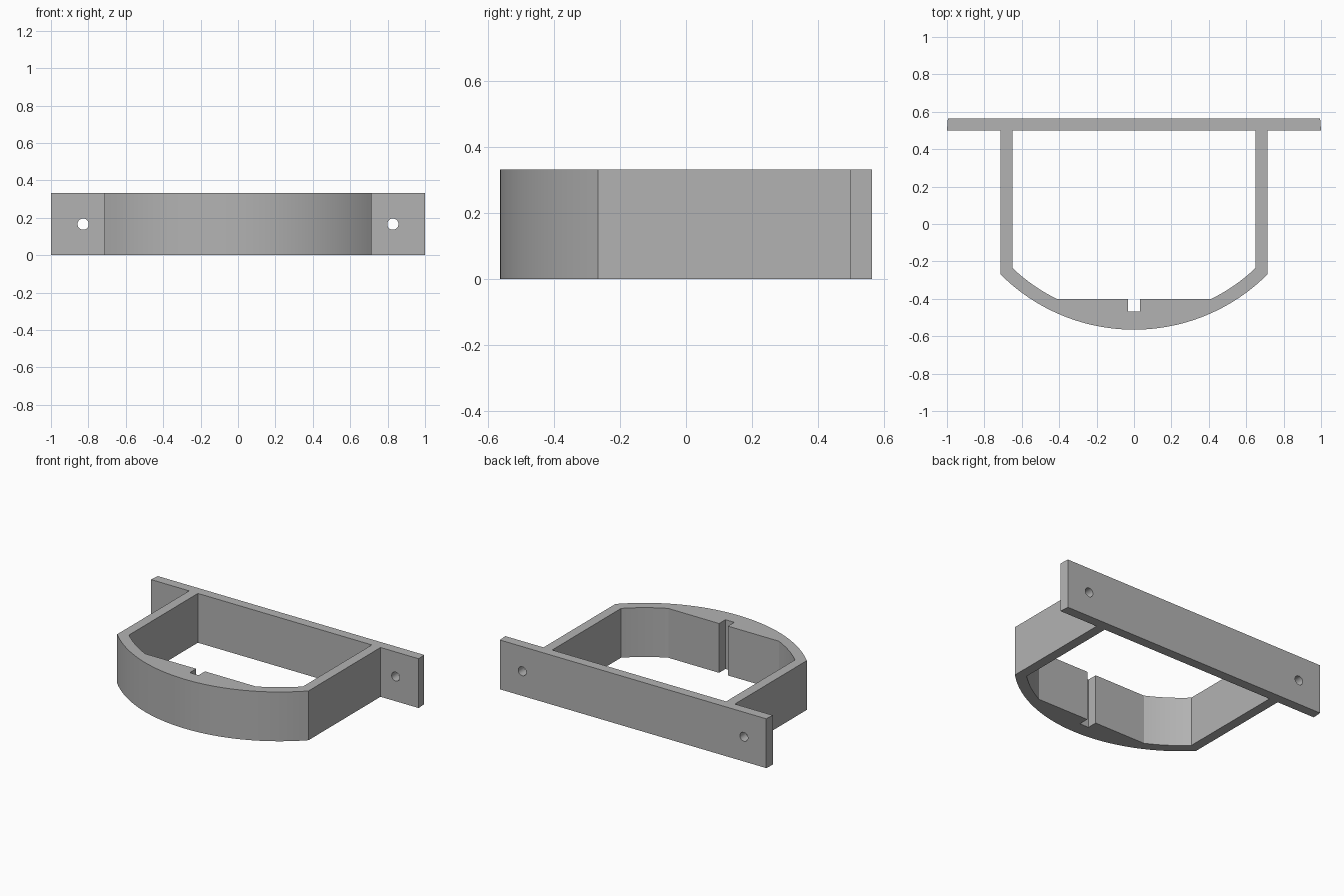
import bpy, bmesh, math

cube = bpy.data.objects.get("Cube")
if cube:
    bpy.data.objects.remove(cube, do_unlink=True)

HEIGHT = 0.333
WALL_BACK, WALL_OUT, WALL_IN = 0.5, 0.715, 0.65
ARC_Y, R_OUT, R_IN = 0.444, 1.009, 0.94

grey = bpy.data.materials.new("plain grey")
grey.use_nodes = True
grey.diffuse_color = (0.45, 0.45, 0.45, 1)
grey.node_tree.nodes["Principled BSDF"].inputs["Base Color"].default_value = grey.diffuse_color


def add_object(name, bm):
    bmesh.ops.recalc_face_normals(bm, faces=bm.faces[:])
    mesh = bpy.data.meshes.new(name)
    bm.to_mesh(mesh)
    bm.free()
    mesh.materials.append(grey)
    obj = bpy.data.objects.new(name, mesh)
    bpy.context.collection.objects.link(obj)
    return obj


def prism(name, outline):
    """Extrude a plan outline to the full height."""
    bm = bmesh.new()
    face = bm.faces.new([bm.verts.new((x, y, 0)) for x, y in outline])
    top = bmesh.ops.extrude_face_region(bm, geom=[face])["geom"]
    bmesh.ops.translate(bm, vec=(0, 0, HEIGHT),
                        verts=[v for v in top if isinstance(v, bmesh.types.BMVert)])
    return add_object(name, bm)


def arc(radius, x0, x1, steps):
    """Points on the front arc from x0 to x1."""
    a0, a1 = math.asin(x0 / radius), math.asin(x1 / radius)
    angles = [a0 + (a1 - a0) * i / steps for i in range(steps + 1)]
    return [(radius * math.sin(a), ARC_Y - radius * math.cos(a)) for a in angles]


def combine(target, other, operation):
    mod = target.modifiers.new(operation, 'BOOLEAN')
    mod.operation, mod.object, mod.solver = operation, other, 'EXACT'
    bpy.context.view_layer.objects.active = target
    bpy.ops.object.modifier_apply(modifier=mod.name)
    bpy.data.objects.remove(other, do_unlink=True)


# Back mounting plate with slightly tapered ends
bracket = prism("mounting_bracket", [(-1, WALL_BACK), (1, WALL_BACK), (0.995, 0.565), (-0.995, 0.565)])

# Side walls and curved front, with a flat inner pad and a central key slot
root = WALL_BACK + 0.03
right_inside = arc(R_IN, -WALL_IN, -0.413, 10) + [(-0.033, -0.4), (-0.033, -0.468)]
left_inside = [(-x, y) for x, y in reversed(right_inside)]
outside = arc(R_OUT, WALL_OUT, -WALL_OUT, 48)
band = prism("curved_band", [(-WALL_IN, root)] + right_inside + left_inside
             + [(WALL_IN, root), (WALL_OUT, root)] + outside + [(-WALL_OUT, root)])
combine(bracket, band, 'UNION')

# Screw holes through both ends of the plate
for side in (-1, 1):
    bm = bmesh.new()
    bmesh.ops.create_cone(bm, cap_ends=True, segments=32, radius1=0.03, radius2=0.03, depth=0.3)
    hole = add_object("screw_hole_cutter", bm)
    hole.hide_render = True
    hole.rotation_euler.x = math.pi / 2
    hole.location = (side * 0.828, 0.53, HEIGHT / 2)
    bpy.context.view_layer.update()
    combine(bracket, hole, 'DIFFERENCE')

# Smooth the curves while keeping the corners sharp
bpy.ops.object.select_all(action='DESELECT')
bracket.select_set(True)
bpy.context.view_layer.objects.active = bracket
bpy.ops.object.shade_smooth_by_angle(angle=math.radians(20))
